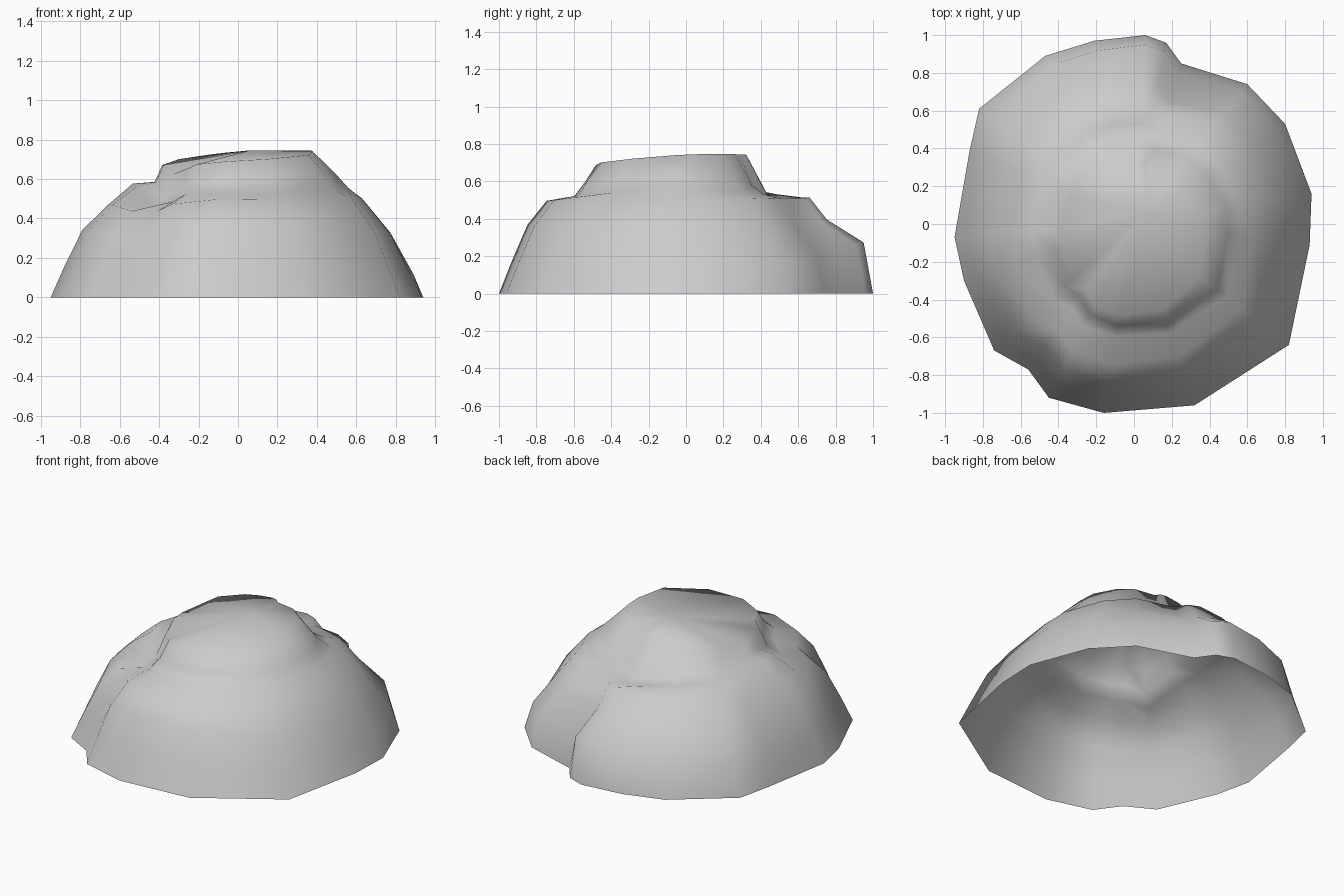
import bpy
import bmesh
import math
from mathutils import Vector

cube = bpy.data.objects.get("Cube")
if cube:
    bpy.data.objects.remove(cube, do_unlink=True)

# Footprint of the boulder, counter-clockwise seen from above
FOOTPRINT = [(.94, .16), (.8, .53), (.6, .74), (.25, .85), (.17, .96), (.06, 1),
             (-.21, .97), (-.47, .89), (-.82, .61), (-.87, .39), (-.95, -.07),
             (-.9, -.3), (-.74, -.67), (-.56, -.77), (-.45, -.92), (-.16, -1),
             (.32, -.96), (.82, -.64), (.93, -.11)]

# Slope profiles (share of footprint radius, height) on four sides
PLUS_X = [(1, 0), (.945, .1), (.83, .32), (.67, .5), (.6, .56), (.53, .63), (.4, .745)]
BACK = [(1, 0), (.95, .28), (.75, .4), (.66, .52), (.53, .51), (.44, .535), (.32, .745)]
MINUS_X = [(1, 0), (.92, .17), (.83, .34), (.7, .46), (.56, .58), (.44, .585), (.4, .67)]
FRONT = [(1, 0), (.93, .18), (.85, .37), (.75, .5), (.6, .515), (.55, .6), (.49, .69)]
SIDES = [PLUS_X, BACK, MINUS_X, FRONT]

# Local hollows and bumps: place, reach, change in height
DENTS = [((-.4, -.37), .13, -.1), ((-.5, -.62), .15, -.06),
         ((.02, .5), .12, -.03), ((.3, .76), .12, -.07)]


def slope_point(angle, row):
    """Blend the two neighbouring side profiles at this angle."""
    turn = (angle / (math.pi / 2)) % 4
    side = int(turn) % 4
    blend = turn - int(turn)
    a = Vector(SIDES[side][row])
    b = Vector(SIDES[(side + 1) % 4][row])
    return a.lerp(b, blend)


def sculpt(point):
    """Press the hollows into the surface, leaving the rim on the ground."""
    if point.z > 0:
        for place, reach, change in DENTS:
            distance = (point.xy - Vector(place)).length
            point.z += change * math.exp(-(distance / reach) ** 2)
    return point


def make_material(name, colour):
    material = bpy.data.materials.new(name)
    material.use_nodes = True
    material.diffuse_color = colour
    shader = material.node_tree.nodes["Principled BSDF"]
    shader.inputs["Base Color"].default_value = colour
    shader.inputs["Roughness"].default_value = 0.9
    return material


# Loft the rings from the open rim up to the summit
bm = bmesh.new()
rings = []
for row in range(len(FRONT)):
    ring = []
    for x, y in FOOTPRINT:
        scale, height = slope_point(math.atan2(y, x), row)
        ring.append(bm.verts.new(sculpt(Vector((x * scale, y * scale, height)))))
    rings.append(ring)

count = len(FOOTPRINT)
for lower, upper in zip(rings, rings[1:]):
    for i in range(count):
        j = (i + 1) % count
        bm.faces.new((lower[i], lower[j], upper[j], upper[i]))

# Close the summit with a gently raised fan
summit = bm.verts.new((.06, .07, .745))
for i in range(count):
    bm.faces.new((rings[-1][i], rings[-1][(i + 1) % count], summit))

for face in bm.faces:
    face.smooth = True
mesh = bpy.data.meshes.new("boulder")
bm.to_mesh(mesh)
bm.free()

boulder = bpy.data.objects.new("boulder", mesh)
bpy.context.collection.objects.link(boulder)
mesh.materials.append(make_material("stone grey", (.6, .6, .6, 1)))
